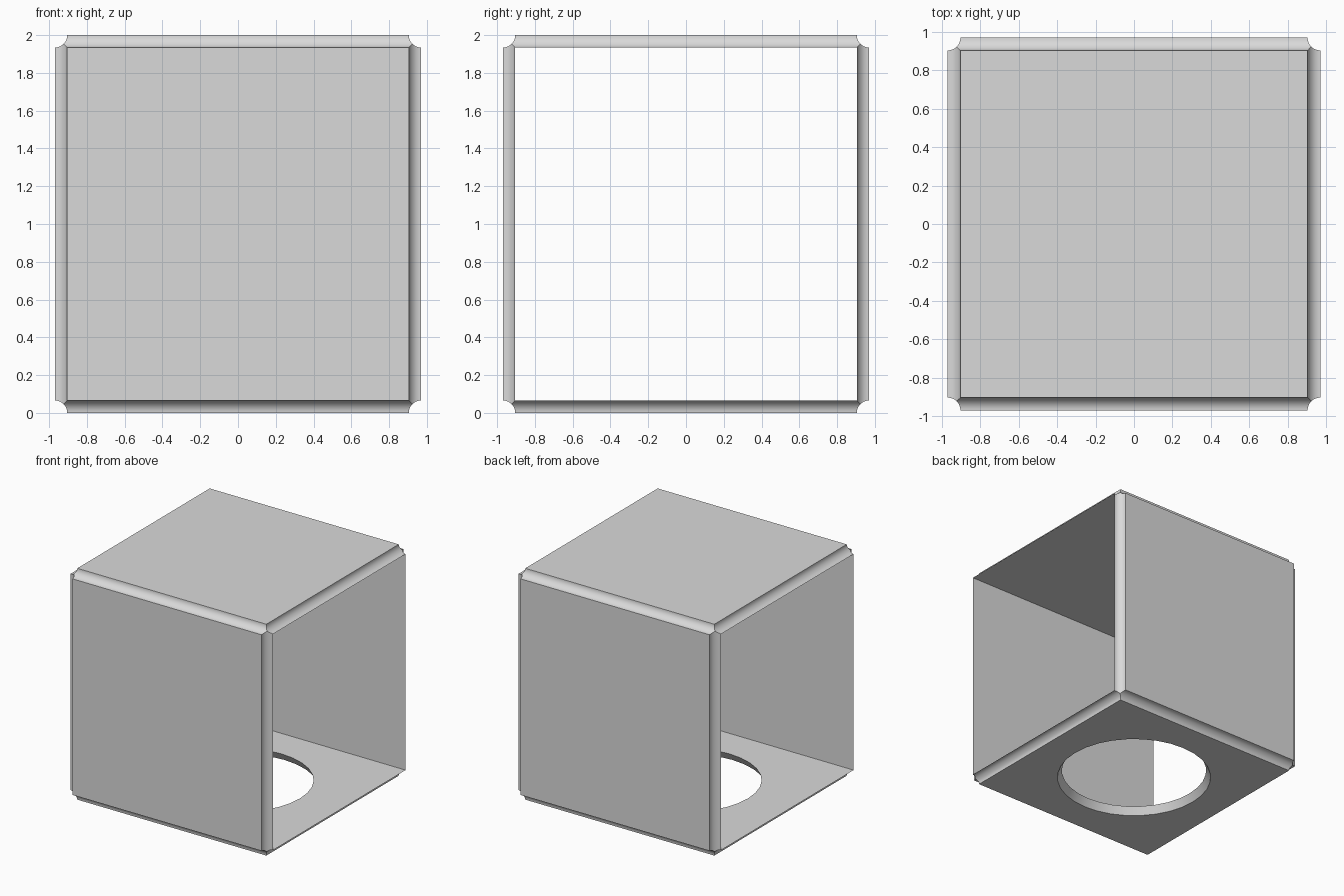
import bpy
import bmesh
import math
from itertools import product
from mathutils import Vector

if "Cube" in bpy.data.objects:
    bpy.data.objects.remove(bpy.data.objects["Cube"], do_unlink=True)

HALF = Vector((0.97, 0.97, 1.0))    # half sizes of the block
COVE = 0.066                        # radius of the hollow edges, also the wall thickness
FLAT = HALF - Vector((COVE, COVE, COVE))
HOLE_OUTER, HOLE_INNER = 0.63, 0.593
ARC_STEPS = 12
HOLE_SIDES = 32

grey = bpy.data.materials.new("light_grey")
grey.use_nodes = True
grey.diffuse_color = (0.7, 0.7, 0.7, 1)
grey.node_tree.nodes["Principled BSDF"].inputs["Base Color"].default_value = (0.7, 0.7, 0.7, 1)

bm = bmesh.new()


def face(points):
    bm.faces.new([bm.verts.new(p) for p in points])


def cove_strip(axis, side_b, side_c):
    """Hollow strip along one edge, mitred against its neighbours at both ends."""
    b, c = (axis + 1) % 3, (axis + 2) % 3
    rows = []
    for i in range(ARC_STEPS + 1):
        t = math.pi / 2 * i / ARC_STEPS
        end = HALF[axis] - COVE * max(math.cos(t), math.sin(t))
        row = []
        for along in (-end, end):
            p = Vector()
            p[axis] = along
            p[b] = side_b * (HALF[b] - COVE * math.cos(t))
            p[c] = side_c * (HALF[c] - COVE * math.sin(t))
            row.append(p)
        rows.append(row)
    for low, high in zip(rows, rows[1:]):
        face((low[0], low[1], high[1], high[0]))


def panel(axis, level, width):
    """Flat panel facing y or z; width is its half length along x."""
    other = 3 - axis
    points = []
    for sx, so in ((-1, -1), (1, -1), (1, 1), (-1, 1)):
        p = Vector((sx * width, 0, 0))
        p[axis] = level
        p[other] = so * FLAT[other]
        points.append(p)
    face(points)


def ring(radius, z):
    angles = [math.tau * i / HOLE_SIDES for i in range(HOLE_SIDES)]
    return [Vector((radius * math.cos(a), radius * math.sin(a), z)) for a in angles]


def square_ring(width, depth, z):
    points = []
    for p in ring(1, z):
        reach = max(abs(p.x), abs(p.y))
        points.append(Vector((p.x / reach * width, p.y / reach * depth, z)))
    return points


# Coves on all twelve edges
for axis, sb, sc in product(range(3), (-1, 1), (-1, 1)):
    cove_strip(axis, sb, sc)

# Front, back and top panels, outside and inside
for axis, side in ((1, -1), (1, 1), (2, 1)):
    panel(axis, side * HALF[axis], FLAT.x)
    panel(axis, side * FLAT[axis], HALF.x)

# Floor with a tapered round hole, from the outer rim through to the inner rim
loops = [square_ring(FLAT.x, FLAT.y, -HALF.z), ring(HOLE_OUTER, -HALF.z),
         ring(HOLE_INNER, -FLAT.z), square_ring(HALF.x, FLAT.y, -FLAT.z)]
for first, second in zip(loops, loops[1:]):
    for i in range(HOLE_SIDES):
        j = (i + 1) % HOLE_SIDES
        face((first[i], first[j], second[j], second[i]))

bmesh.ops.remove_doubles(bm, verts=bm.verts, dist=0.0005)
bmesh.ops.recalc_face_normals(bm, faces=bm.faces)
bmesh.ops.translate(bm, verts=bm.verts, vec=(0, 0, HALF.z))

mesh = bpy.data.meshes.new("box_housing")
bm.to_mesh(mesh)
bm.free()
mesh.materials.append(grey)
housing = bpy.data.objects.new("box_housing", mesh)
bpy.context.collection.objects.link(housing)

bpy.ops.object.select_all(action='DESELECT')
housing.select_set(True)
bpy.context.view_layer.objects.active = housing
bpy.ops.object.shade_smooth_by_angle(angle=math.radians(10))
